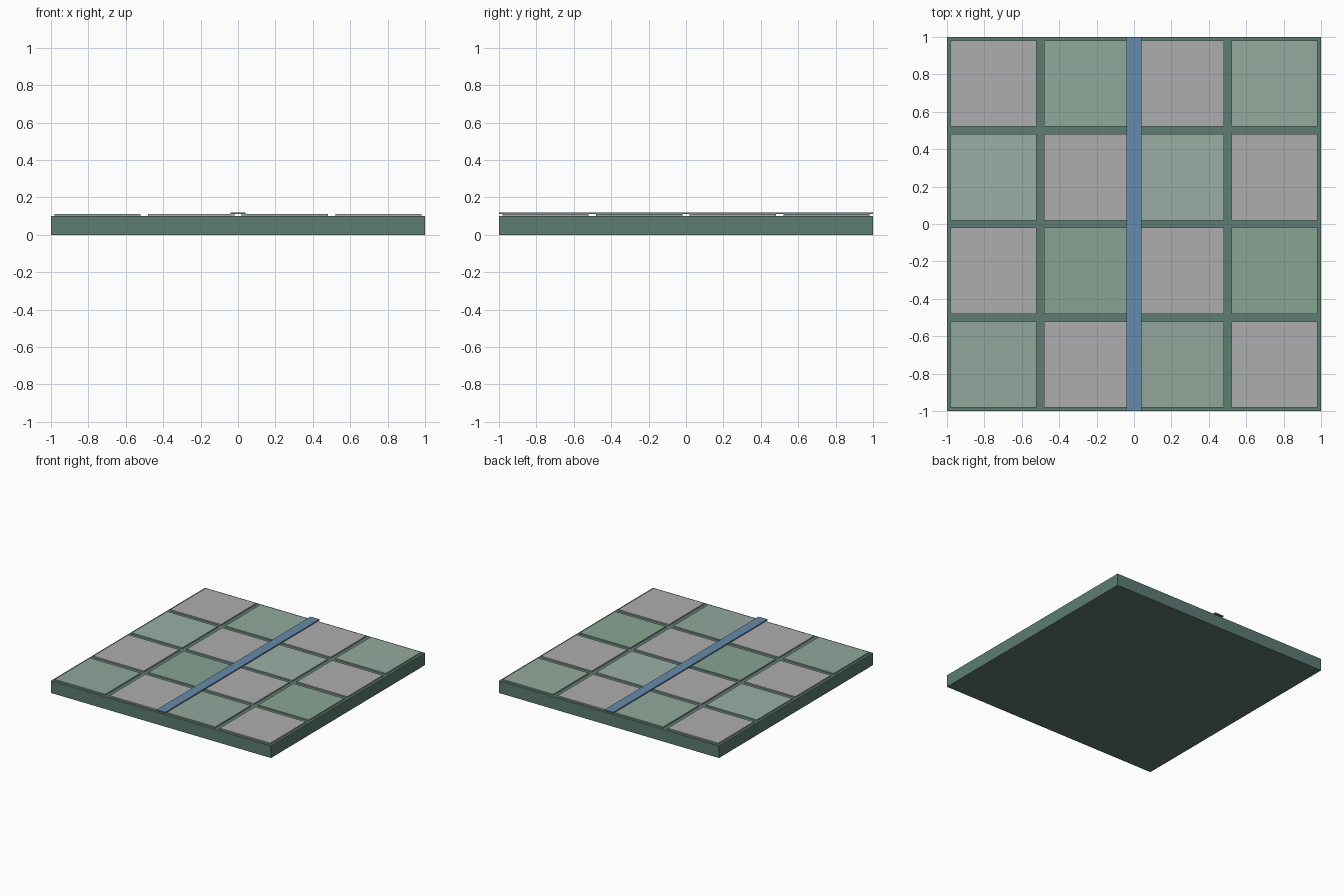
import bpy

if "Cube" in bpy.data.objects:
    bpy.data.objects.remove(bpy.data.objects["Cube"])


def material(name, rgb):
    m = bpy.data.materials.new(name)
    m.diffuse_color = (*rgb, 1)
    m.use_nodes = True
    m.node_tree.nodes["Principled BSDF"].inputs["Base Color"].default_value = m.diffuse_color
    return m


def box(name, x, y, z0, sx, sy, h, mat):
    bpy.ops.mesh.primitive_cube_add(size=1, location=(x, y, z0 + h / 2))
    ob = bpy.context.object
    ob.name = name
    ob.scale = (sx, sy, h)
    bpy.ops.object.transform_apply(location=False, rotation=False, scale=True)
    if mat:
        ob.data.materials.append(mat)
    return ob


# Base slab
box("base_slab", 0, 0, 0, 2, 2, 0.1, material("slab_green", (0.11, 0.2, 0.17)))

# Checkered floor tiles: plain grey ones alternate with green ones of varied tint
tints = [(0.28, 0.38, 0.33), (0.29, 0.38, 0.33),
         (0.25, 0.37, 0.30), (0.25, 0.38, 0.30),
         (0.32, 0.42, 0.39), (0.33, 0.43, 0.38),
         (0.28, 0.40, 0.33), (0.30, 0.40, 0.34)]
greens = iter([material(f"tile_green_{i}", c) for i, c in enumerate(tints)])
grey = material("tile_grey", (0.42, 0.42, 0.43))
for row in range(4):
    for col in range(4):
        mat = next(greens) if (row + col) % 2 == 0 else grey
        box(f"tile_{row}_{col}", -0.75 + 0.5 * col, -0.75 + 0.5 * row,
            0.1, 0.46, 0.46, 0.01, mat)

# Raised blue strip down the middle
box("centre_strip", 0, 0, 0.11, 0.08, 2, 0.01, material("strip_blue", (0.13, 0.26, 0.40)))
